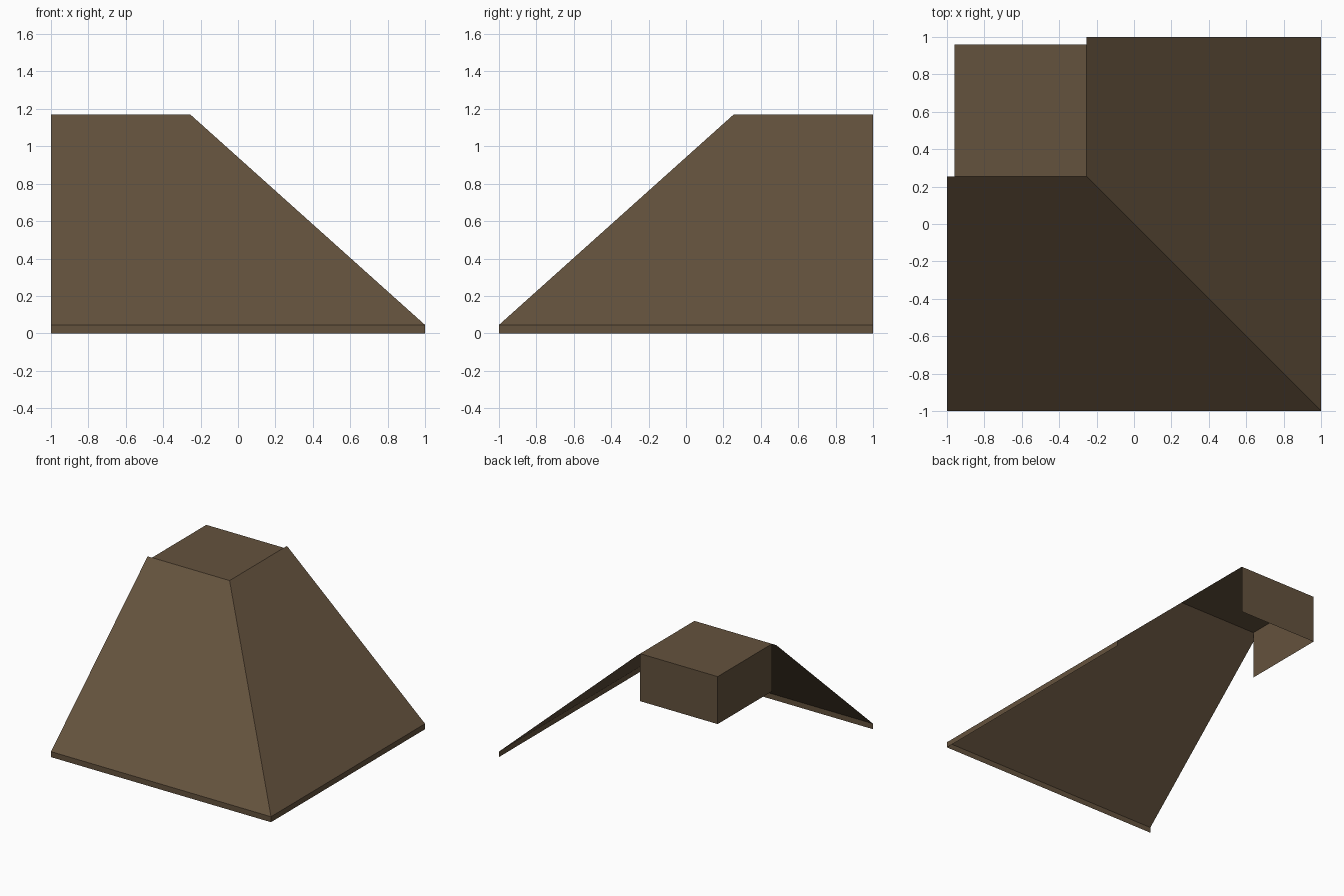
import bpy

cube = bpy.data.objects.get("Cube")
if cube:
    bpy.data.objects.remove(cube, do_unlink=True)

# Single brown used on every part
brown = bpy.data.materials.new("brown")
brown.use_nodes = True
colour = (0.127, 0.084, 0.047, 1)
brown.diffuse_color = colour
bsdf = next(n for n in brown.node_tree.nodes if n.type == "BSDF_PRINCIPLED")
bsdf.inputs["Base Color"].default_value = colour


def add_part(name, verts, faces):
    mesh = bpy.data.meshes.new(name)
    mesh.from_pydata(verts, [], faces)
    mesh.materials.append(brown)
    mesh.update()
    obj = bpy.data.objects.new(name, mesh)
    bpy.context.scene.collection.objects.link(obj)
    return obj


def corner_sweep(name, profile):
    """Sweep (inset, height) points around the front +x corner as an open skin."""
    verts = []
    for d, z in profile:
        verts += [(-1, d - 1, z), (1 - d, d - 1, z), (1 - d, 1, z)]
    faces = [(r + i, r + i + 1, r + i + 4, r + i + 3)
             for r in range(0, 3 * (len(profile) - 1), 3) for i in range(2)]
    return add_part(name, verts, faces)


RIM, TOP, INSET = 0.045, 1.17, 1.255

# Low vertical rim, and the hipped slopes above it
corner_sweep("base_rim", [(0, 0), (0, RIM)])
corner_sweep("hipped_slopes", [(0, RIM), (INSET, TOP)])

# Cap: a top with back and outer side walls, open below and towards the slopes
edge, inner, low = 0.96, INSET - 1, 0.78
cap = [(-edge, inner), (-inner, inner), (-inner, edge), (-edge, edge)]
add_part("cap_top", [(x, y, TOP) for x, y in cap], [(0, 1, 2, 3)])
for name, a, b in (("cap_back_wall", 2, 3), ("cap_side_wall", 3, 0)):
    add_part(name, [(*cap[a], low), (*cap[b], low), (*cap[b], TOP), (*cap[a], TOP)],
             [(0, 1, 2, 3)])
